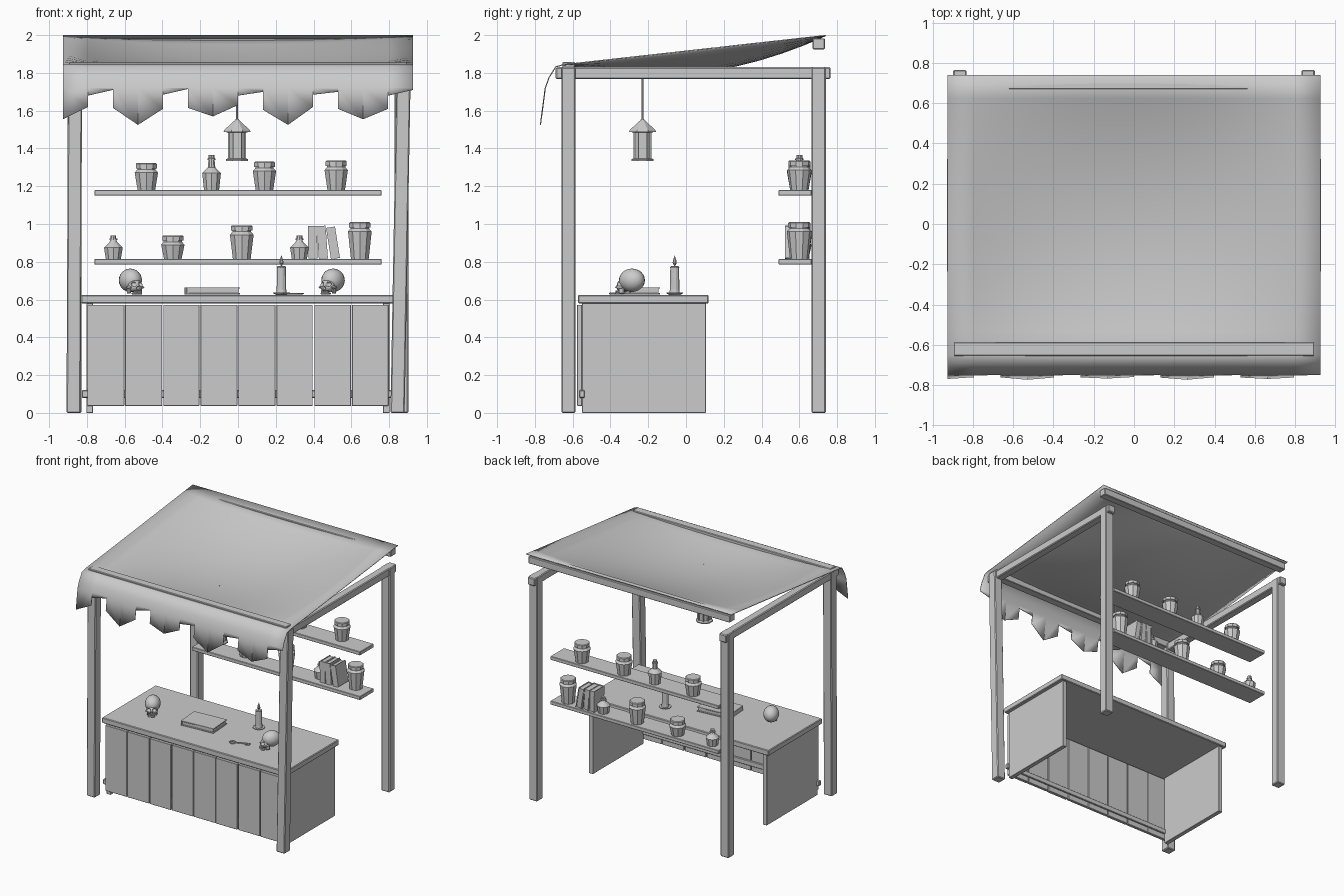
import bpy, bmesh, math, random
from mathutils import Matrix, Vector

if "Cube" in bpy.data.objects:
    bpy.data.objects.remove(bpy.data.objects["Cube"])
random.seed(4)


def finish(name, bm, smooth=False, bevel=0):
    bmesh.ops.recalc_face_normals(bm, faces=bm.faces)
    me = bpy.data.meshes.new(name)
    bm.to_mesh(me)
    bm.free()
    ob = bpy.data.objects.new(name, me)
    bpy.context.collection.objects.link(ob)
    if smooth:
        for p in me.polygons:
            p.use_smooth = True
    if bevel:
        m = ob.modifiers.new("bevel", 'BEVEL')
        m.width = bevel
        m.segments = 1
    return ob


def box(name, x, y, z, bevel=0.004, mat=Matrix(), shift=(0, 0)):
    """Box from three (low, high) ranges; shift slides the bottom sideways for a lean."""
    bm = bmesh.new()
    bmesh.ops.create_cube(bm, size=1)
    for v in bm.verts:
        low = v.co.z < 0
        v.co = Vector([r[0] + (c + .5) * (r[1] - r[0]) for c, r in zip(v.co, (x, y, z))])
        if low:
            v.co.x += shift[0]
            v.co.y += shift[1]
    bm.transform(mat)
    return finish(name, bm, bevel=bevel)


def lathe(name, profile, loc, sides=10, smooth=False, mat=Matrix()):
    """Closed turned shape from (radius, height) points."""
    bm = bmesh.new()
    rings = []
    for r, h in profile:
        rings.append([bm.verts.new((r * math.cos(2 * math.pi * (i + .5) / sides),
                                    r * math.sin(2 * math.pi * (i + .5) / sides), h)) for i in range(sides)])
    for a, b in zip(rings, rings[1:]):
        for i in range(sides):
            j = (i + 1) % sides
            bm.faces.new((a[i], a[j], b[j], b[i]))
    bm.faces.new(rings[0])
    bm.faces.new(rings[-1])
    bm.transform(Matrix.Translation(loc) @ mat)
    return finish(name, bm, smooth)


def ball(name, loc, size, mat=Matrix(), seg=16):
    bm = bmesh.new()
    bmesh.ops.create_uvsphere(bm, u_segments=seg, v_segments=seg // 2 + 2, radius=1)
    bm.transform(mat @ Matrix.Translation(loc) @ Matrix.Diagonal((*size, 1)))
    return finish(name, bm, True)


# Frame: slightly leaning posts, side beams, front and back rails
box("front_left_post", (-.9, -.825), (-.66, -.585), (0, 1.83), .006, shift=(-.008, 0))
box("front_right_post", (.84, .915), (-.66, -.585), (0, 1.83), .006, shift=(-.033, 0))
for side, s in (("left", -1), ("right", 1)):
    cx = .865 * s
    box(side + "_back_post", (cx - .037, cx + .037), (.665, .74), (0, 1.83), .006)
    box(side + "_beam", (cx - .033, cx + .033), (-.69, .765), (1.767, 1.83), .006)
box("front_rail", (-.895, .895), (-.655, -.588), (1.79, 1.857))
box("back_rail", (-.91, .91), (.67, .735), (1.925, 1.983))

# Canopy: sagging cloth with a torn, pointed front valance
W, COLS, ROWS = .927, 14, 12
xs = [-W + 2 * W * i / COLS for i in range(COLS + 1)]
hem = [(1.555, 1.62), (1.68, 1.71), (1.615, 1.525), (1.525, 1.61), (1.685, 1.715), (1.615, 1.57),
       (1.57, 1.63), (1.68, 1.70), (1.605, 1.525), (1.525, 1.62), (1.685, 1.70), (1.61, 1.555),
       (1.555, 1.61), (1.68, 1.71)]
bm = bmesh.new()
grid = []
for k in range(ROWS + 1):
    t = k / ROWS
    grid.append([bm.verts.new((x, .74 - 1.39 * t,
                               1.998 - .155 * t - .48 * t * (1 - t) * (1 - (x / W) ** 2))) for x in xs])
for y, z in ((-.69, 1.832), (-.725, 1.775), (-.745, 1.72)):
    grid.append([bm.verts.new((x, y, z)) for x in xs])
for a, b in zip(grid, grid[1:]):
    for i in range(COLS):
        bm.faces.new((a[i], a[i + 1], b[i + 1], b[i]))
for i, (zl, zr) in enumerate(hem):
    lo = [bm.verts.new((xs[i + d], -.745 - .025 * (1.72 - z) / .19, z)) for d, z in ((0, zl), (1, zr))]
    bm.faces.new((grid[-1][i], grid[-1][i + 1], lo[1], lo[0]))
canopy = finish("canopy_cloth", bm, True)
sol = canopy.modifiers.new("thickness", 'SOLIDIFY')
sol.thickness = .006
sol.offset = 0

# Counter, open at the back
box("counter_top", (-.83, .83), (-.572, .12), (.58, .625), .005)
for side, s in (("left", -1), ("right", 1)):
    box(side + "_counter_panel", (.785 * s - .018, .785 * s + .018), (-.55, .105), (0, .58), .002)
for i in range(8):
    x0 = -.8 + .2 * i
    g = [random.uniform(.001, .005) for _ in range(3)]
    box("front_plank", (x0 + g[0], x0 + .2 - g[1]), (-.572 - g[2], -.55), (.037, .572), .002)
box("counter_batten", (-.825, .825), (-.565, -.538), (.08, .12), .003)

# Shelves
for z in (.785, 1.15):
    box("shelf", (-.76, .76), (.49, .665), (z, z + .03), .003)

# Jars and bottles: x, base, height, radius
for x, z, h, r in ((-.485, 1.18, .142, .065), (.14, 1.18, .15, .065), (.52, 1.18, .155, .065),
                   (-.345, .815, .125, .065), (.02, .815, .178, .066), (.645, .815, .195, .066)):
    n = h - .05
    lathe("jar", [(r * .75, 0), (r, n), (r * .78, n + .016), (r * .78, n + .022),
                  (r * .9, n + .022), (r * .9, h - .005), (r * .82, h)], (x, .6, z))
for x, z, h in ((-.14, 1.18, .185), (-.66, .815, .125), (.325, .815, .125)):
    b = .09 if h > .15 else .06
    lathe("bottle", [(.042, 0), (.052, b), (.021, b + .03), (.017, h - .025), (.022, h - .025),
                     (.022, h - .018), (.016, h - .016), (.016, h)], (x, .6, z))

# Shelf books, increasingly tilted
for x, tilt, h in ((.397, -1, .172), (.452, -4, .173), (.516, -9, .168)):
    m = Matrix.Translation((x, .59, .817)) @ Matrix.Rotation(math.radians(tilt), 4, 'Y')
    for s in (-1, 1):
        box("book_cover", (s * .021 - .003, s * .021 + .003), (-.06, .065), (0, h), 0, m)
    box("book_spine", (-.024, .024), (-.065, -.058), (0, h), 0, m)
    box("book_pages", (-.018, .018), (-.058, .06), (.004, h - .005), 0, m)

# Large closed book on the counter
m = Matrix.Translation((-.135, -.245, .625)) @ Matrix.Rotation(math.radians(4), 4, 'Z')
for z in (.002, .033):
    box("counter_book_cover", (-.14, .14), (-.097, .097), (z, z + .007), .001, m)
box("counter_book_spine", (-.143, -.134), (-.097, .097), (.002, .04), .001, m)
box("counter_book_pages", (-.134, .133), (-.09, .09), (.009, .033), 0, m)

# Candle on a dish, with flame
lathe("candle_dish", [(.03, 0), (.046, .008), (.046, .012), (.03, .012)], (.23, -.06, .625), 12)
lathe("candle", [(.028, 0), (.026, .02), (.024, .13), (.026, .135), (.02, .14)], (.23, -.06, .637), 12)
lathe("wick", [(.003, 0), (.003, .02)], (.23, -.06, .77), 6)
lathe("flame", [(.004, 0), (.012, .014), (.009, .03), (.001, .053)], (.23, -.06, .78), 8)

# Old key: ring bow, shaft and bit
m = Matrix.Translation((.275, -.36, .632)) @ Matrix.Rotation(math.radians(22), 4, 'Z')
box("key_shaft", (-.04, .075), (-.004, .004), (-.004, .004), .001, m)
for x in (.045, .065):
    box("key_bit", (x - .006, x + .006), (-.026, 0), (-.003, .003), 0, m)
bpy.ops.mesh.primitive_torus_add(major_radius=.021, minor_radius=.005, major_segments=12, minor_segments=6)
bpy.context.object.name = "key_bow"
bpy.context.object.matrix_world = m @ Matrix.Translation((-.06, 0, 0))


# Skulls: cranium and face with carved sockets, cheekbones, jaw and teeth
def skull(x, y, turn):
    m = Matrix.Translation((x, y, .625)) @ Matrix.Rotation(math.radians(turn), 4, 'Z')
    cranium = ball("skull_cranium", (0, .01, .077), (.058, .072, .062), m, 20)
    face = ball("skull_face", (0, -.045, .047), (.04, .034, .034), m)
    for s in (-1, 1):
        eye = ball("socket_cutter", (.021 * s, -.077, .057), (.015, .028, .014), m, 12)
        ball("skull_cheekbone", (.038 * s, -.045, .04), (.009, .026, .007), m, 10)
        box("skull_jaw_side", (.033 * s - .005, .033 * s + .005), (-.05, -.018), (.006, .036), .003, m)
        cutters = [eye] if s < 0 else [eye, ball("nose_cutter", (0, -.083, .036), (.007, .02, .01), m, 8)]
        for c in cutters:
            c.hide_render = True
            c.hide_viewport = True
            for part in (cranium, face):
                b = part.modifiers.new("socket", 'BOOLEAN')
                b.operation = 'DIFFERENCE'
                b.object = c
    box("skull_jaw", (-.026, .026), (-.078, -.05), (.001, .013), .004, m)
    for i in range(6):
        tx = -.02 + .008 * i
        box("skull_tooth", (tx - .003, tx + .003), (-.076, -.066), (.012, .024), .001, m)


skull(-.565, -.295, 28)
skull(.498, -.295, -32)

# Hanging lantern, eight sided
L = (-.005, -.23, 0)
lathe("lantern_rod", [(.005, 1.54), (.005, 1.795)], L, 6)
lathe("lantern_roof", [(.05, 1.485), (.077, 1.487), (.074, 1.497), (.012, 1.55), (.008, 1.556)], L, 8)
lathe("lantern_glass", [(.046, 1.345), (.046, 1.487)], L, 8)
lathe("lantern_base", [(.064, 1.333), (.064, 1.342), (.052, 1.348)], L, 8)
for i in range(8):
    a = math.pi * (i + .5) / 4
    x, y = L[0] + .048 * math.cos(a), L[1] + .048 * math.sin(a)
    lathe("lantern_bar", [(.006, 1.34), (.006, 1.49)], (x, y, 0), 4)
